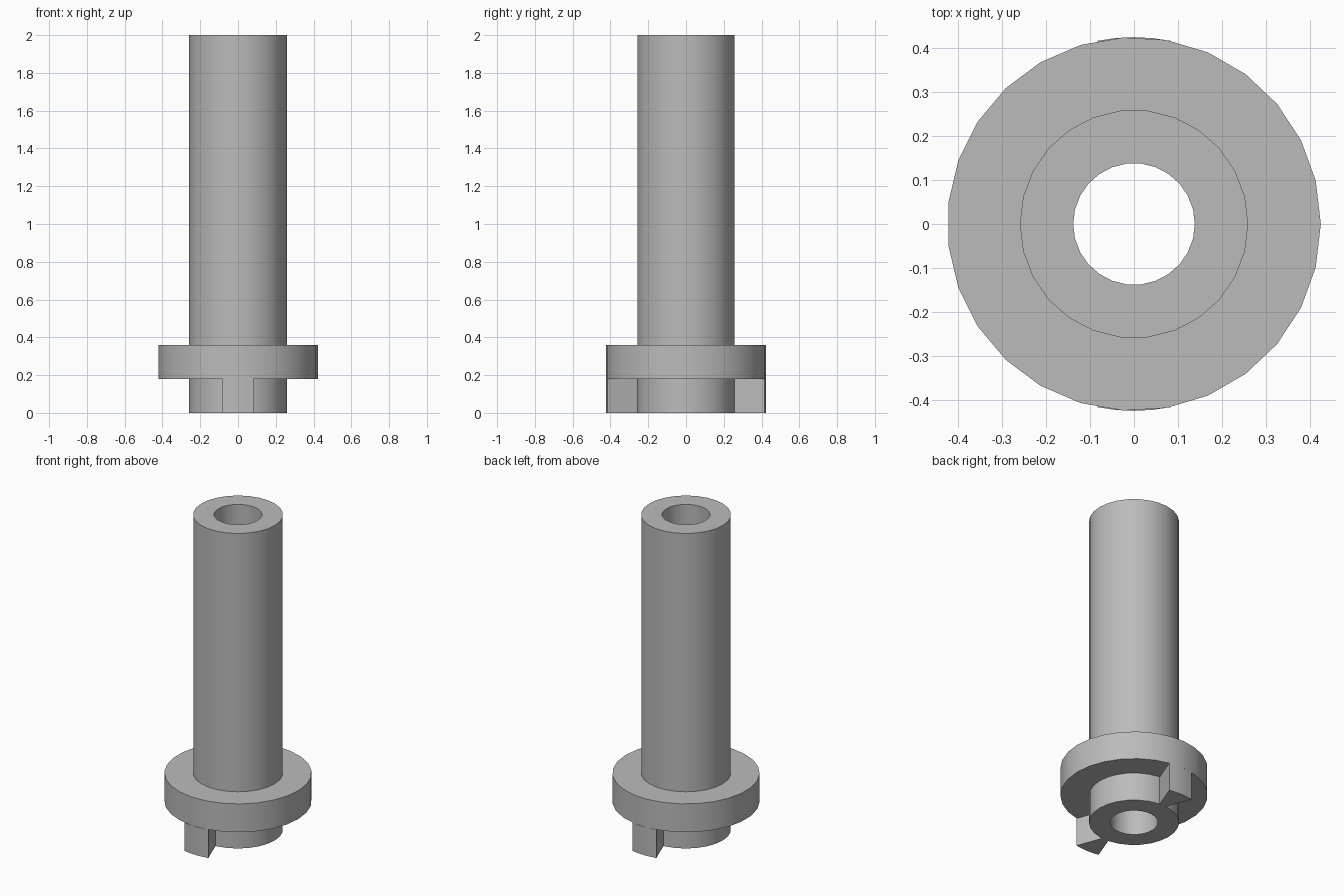
import bpy
import bmesh
from math import sin, cos, pi, asin, radians

cube = bpy.data.objects.get("Cube")
if cube:
    bpy.data.objects.remove(cube, do_unlink=True)

metal = bpy.data.materials.new("light_grey")
metal.use_nodes = True
grey = (0.5, 0.5, 0.5, 1)
metal.diffuse_color = grey
metal.node_tree.nodes["Principled BSDF"].inputs["Base Color"].default_value = grey

TUBE_R, BORE_R, FLANGE_R = 0.259, 0.138, 0.424
FLANGE_BOTTOM, FLANGE_TOP, HEIGHT = 0.18, 0.36, 2.0


def finish(name, bm):
    bmesh.ops.recalc_face_normals(bm, faces=bm.faces)
    mesh = bpy.data.meshes.new(name)
    bm.to_mesh(mesh)
    bm.free()
    mesh.materials.append(metal)
    obj = bpy.data.objects.new(name, mesh)
    bpy.context.collection.objects.link(obj)
    bpy.ops.object.select_all(action='DESELECT')
    obj.select_set(True)
    bpy.context.view_layer.objects.active = obj
    bpy.ops.object.shade_smooth_by_angle(angle=radians(30))
    return obj


def hollow_cylinder(name, outer, inner, bottom, top, sides):
    """Sweep a rectangular wall section around the z axis."""
    bm = bmesh.new()
    section = [(inner, bottom), (outer, bottom), (outer, top), (inner, top)]
    rings = []
    for i in range(sides):
        a = 2 * pi * i / sides
        rings.append([bm.verts.new((r * cos(a), r * sin(a), z)) for r, z in section])
    for i, ring in enumerate(rings):
        nxt = rings[(i + 1) % sides]
        for j in range(4):
            k = (j + 1) % 4
            bm.faces.new((ring[j], nxt[j], nxt[k], ring[k]))
    return finish(name, bm)


def drive_lug(name, side):
    """Wedge that widens outward to the flange rim, extruded upward."""
    bm = bmesh.new()
    half = asin(0.083 / FLANGE_R)
    outline = [(0.021, 0.253), (-0.021, 0.253)]
    for i in range(5):
        a = half * (i / 2 - 1)
        outline.append((FLANGE_R * sin(a), FLANGE_R * cos(a)))
    base = bm.faces.new([bm.verts.new((x * side, y * side, 0)) for x, y in outline])
    extruded = bmesh.ops.extrude_face_region(bm, geom=[base], use_keep_orig=True)
    moved = [v for v in extruded["geom"] if isinstance(v, bmesh.types.BMVert)]
    bmesh.ops.translate(bm, verts=moved, vec=(0, 0, FLANGE_BOTTOM))
    return finish(name, bm)


# Bored shaft and its collar
hollow_cylinder("bored_shaft", TUBE_R, BORE_R, 0, HEIGHT, 26)
hollow_cylinder("flange", FLANGE_R, 0.22, FLANGE_BOTTOM, FLANGE_TOP, 27)

# Opposed lugs under the collar
drive_lug("front_lug", -1)
drive_lug("back_lug", 1)
